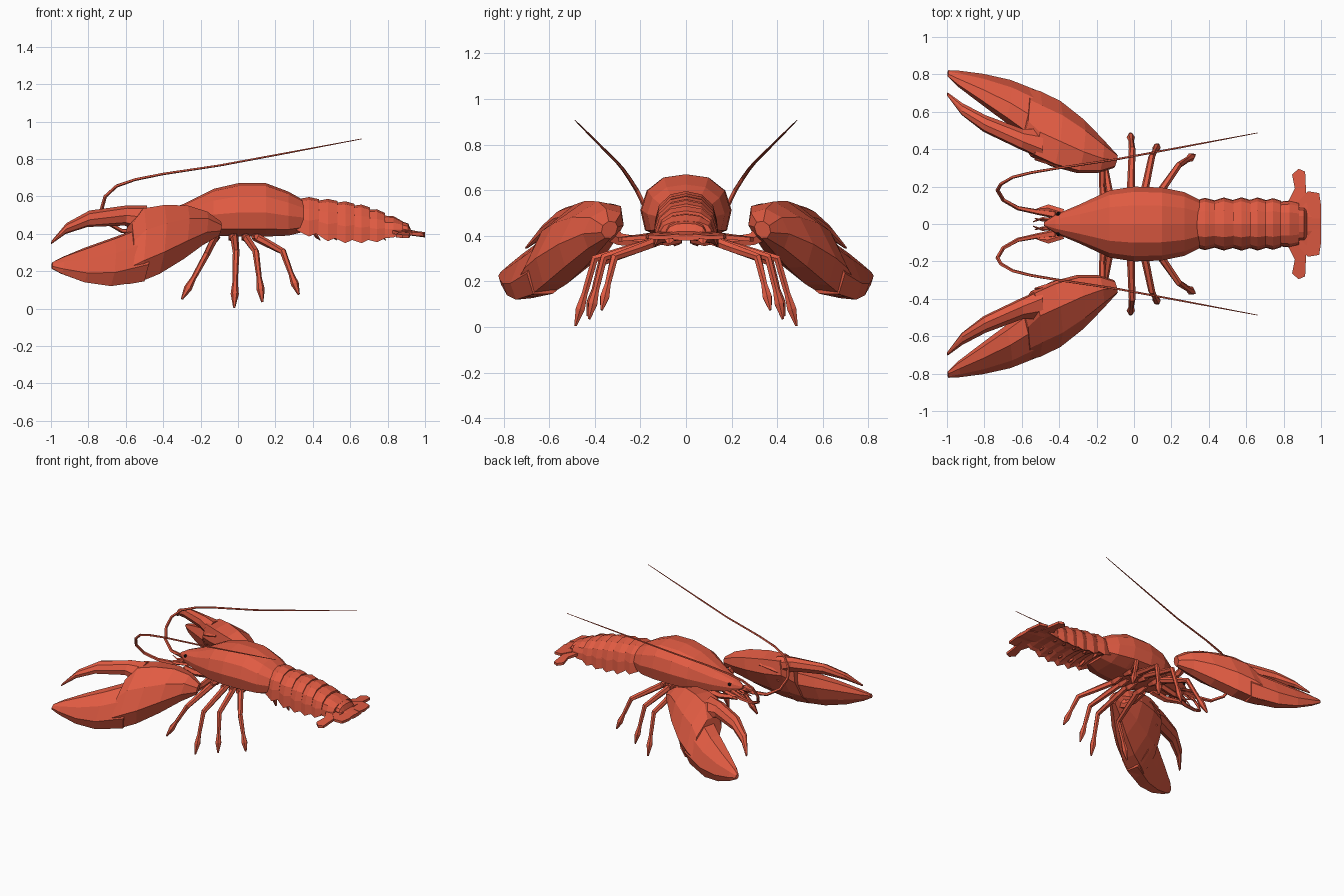
import bpy, bmesh, math
from mathutils import Vector as V

if "Cube" in bpy.data.objects:
    bpy.data.objects.remove(bpy.data.objects["Cube"])


def mat(name, col):
    m = bpy.data.materials.new(name)
    m.diffuse_color = (*col, 1)
    m.use_nodes = True
    m.node_tree.nodes["Principled BSDF"].inputs["Base Color"].default_value = m.diffuse_color
    return m


RED = mat("shell_red", (0.75, 0.105, 0.055))
BLACK = mat("eye_black", (0.01, 0.01, 0.01))


def finish(name, bm, mirror=False, m=RED):
    bmesh.ops.recalc_face_normals(bm, faces=bm.faces)
    me = bpy.data.meshes.new(name)
    bm.to_mesh(me)
    bm.free()
    me.materials.append(m)
    ob = bpy.data.objects.new(name, me)
    bpy.context.collection.objects.link(ob)
    if mirror:
        mod = ob.modifiers.new("mirror", 'MIRROR')
        mod.use_axis = (False, True, False)
        mod.use_mirror_merge = False
    return ob


def loft(bm, rings):
    """Skin a list of equal-length point rings and cap both ends."""
    vs = [[bm.verts.new(p) for p in r] for r in rings]
    n = len(vs[0])
    for a, b in zip(vs, vs[1:]):
        for i in range(n):
            j = (i + 1) % n
            bm.faces.new((a[i], a[j], b[j], b[i]))
    bm.faces.new(vs[0])
    bm.faces.new(vs[-1][::-1])


def tube(bm, path, radii, ref=(1, 0, 0), sides=6, flat=1.0):
    """Tapered tube; flat scales the thickness across the ref direction."""
    pts = [V(p) for p in path]
    rings = []
    for i, p in enumerate(pts):
        t = (pts[min(i + 1, len(pts) - 1)] - pts[max(i - 1, 0)]).normalized()
        u = (V(ref) - t * t.dot(V(ref))).normalized()
        w = t.cross(u)
        ang = [math.tau * k / sides for k in range(sides)]
        rings.append([p + radii[i] * (u * math.cos(a) + w * flat * math.sin(a)) for a in ang])
    loft(bm, rings)


def section(x, w, z0, z1, half):
    """Symmetric cross-section from a half profile running top to bottom."""
    h = [V((x, y * w, z0 + z * (z1 - z0))) for y, z in half]
    return h + [V((p.x, -p.y, p.z)) for p in reversed(h) if abs(p.y) > 1e-6]


# Carapace with pointed rostrum
bm = bmesh.new()
HALF = [(0, 1), (.5, .95), (.86, .75), (1, .45), (.9, .14), (.45, 0)]
loft(bm, [section(*s, HALF) for s in (
    (-.48, .01, .455, .475), (-.42, .05, .42, .51), (-.29, .105, .40, .56),
    (-.13, .18, .39, .64), (0, .2, .385, .67), (.15, .195, .385, .67),
    (.27, .17, .39, .625), (.35, .13, .41, .58))])
finish("carapace", bm)

# Six overlapping tail segments with pointed side flaps
PLATE = [(0, 1), (.5, .93), (.85, .7), (.97, .4), (1, 0), (.8, .08), (.3, .14)]
segs = ((.32, .14, .40, .595), (.42, .14, .385, .585), (.52, .142, .36, .575),
        (.61, .143, .35, .56), (.695, .142, .35, .54), (.775, .138, .355, .51), (.87, .125, .38, .465))
for i, (a, b) in enumerate(zip(segs, segs[1:])):
    bm = bmesh.new()
    L = b[0] - a[0]
    loft(bm, [section(a[0] - .01, a[1] * .86, a[2] + .02, a[3] - .012, PLATE),
              section(a[0] + L * .6, b[1], b[2], (a[3] + b[3]) / 2 + .006, PLATE),
              section(b[0] + .012, b[1] * .9, b[2] + .022, b[3], PLATE)])
    finish(f"tail_segment_{i + 1}", bm)


# Tail fan plates
def plate(name, outline, t=.018):
    bm = bmesh.new()
    loft(bm, [[V((x, y, z + d)) for x, y, z in outline] for d in (-t / 2, t / 2)])
    finish(name, bm, True)


bm = bmesh.new()
loft(bm, [section(*s, HALF) for s in ((.85, .09, .395, .475), (.91, .085, .39, .455),
                                      (.925, .08, .39, .42), (1.0, .06, .38, .405))])
finish("tail_fan_centre", bm)
plate("tail_fan_inner", [(.85, .03, .415), (.87, .11, .41), (.93, .175, .40), (.99, .165, .395),
                         (1.0, .10, .392), (1.0, .03, .40)])
plate("tail_fan_outer", [(.82, .05, .415), (.825, .12, .41), (.86, .19, .40), (.845, .265, .39),
                         (.88, .295, .385), (.915, .28, .385), (.92, .17, .395), (.93, .06, .41)])

# Large claws, fuller on the upper outer side
AXIS = V((-.85, .48, -.2))


def claw_part(name, stations, bulge=1.0):
    bm = bmesh.new()
    rings = []
    for x, ay, az, by, bz, t in stations:
        a, b = V((x, ay, az)), V((x, by, bz))
        c, h = (a + b) / 2, (a - b) / 2
        n = h.cross(AXIS).normalized() * t
        if n.z < 0:
            n = -n
        ring = []
        for k in range(8):
            s = math.sin(k * math.pi / 4)
            ring.append(c + h * math.cos(k * math.pi / 4) + n * s * (bulge if s > 0 else 1))
        rings.append(ring)
    loft(bm, rings)
    finish(name, bm, True)


claw_part("claw_palm", (
    (-.10, .31, .46, .355, .39, .03), (-.18, .285, .50, .43, .345, .065),
    (-.29, .285, .53, .53, .265, .095), (-.42, .32, .54, .625, .185, .11),
    (-.53, .37, .535, .68, .14, .105), (-.59, .45, .45, .70, .13, .088)), 1.35)
claw_part("claw_fixed_finger", (
    (-.50, .44, .44, .67, .145, .10), (-.68, .57, .375, .745, .12, .08),
    (-.82, .665, .325, .785, .14, .055), (-.94, .745, .275, .81, .185, .03),
    (-.995, .79, .245, .82, .215, .012)), 1.15)
claw_part("claw_moving_finger", (
    (-.49, .35, .52, .51, .43, .07), (-.6, .405, .535, .50, .46, .05),
    (-.8, .50, .515, .575, .445, .038), (-.92, .585, .45, .645, .405, .024),
    (-.998, .685, .36, .705, .345, .006)))

# Spurs on the inner claw edge
bm = bmesh.new()
for p, q in (((-.40, .33, .50), (-.53, .345, .46)), ((-.46, .38, .44), (-.52, .37, .38))):
    tube(bm, [p, q], [.03, .004], ref=(0, 0, 1), sides=4)
finish("claw_spurs", bm, True)

# Claw arms
bm = bmesh.new()
tube(bm, [(-.16, .09, .395), (-.17, .20, .375), (-.17, .29, .385), (-.16, .34, .42)],
     [.02, .016, .019, .03], flat=1.6)
finish("claw_arm", bm, True)

# Walking legs: hip, knee, foot
legs = (((-.12, .10, .385), (-.17, .37, .285), (-.30, .43, .05)),
        ((-.02, .10, .385), (-.01, .40, .30), (-.02, .485, .005)),
        ((.04, .10, .385), (.095, .36, .305), (.13, .425, .035)),
        ((.09, .10, .385), (.24, .315, .305), (.325, .37, .075)))
for i, (h, k, f) in enumerate(legs):
    bm = bmesh.new()
    h, k, f = V(h), V(k), V(f)
    tube(bm, [h, h.lerp(k, .5), k, k.lerp(f, .4), k.lerp(f, .52), k.lerp(f, .75), f],
         [.022, .02, .018, .015, .014, .022, .006], flat=1.05)
    finish(f"walking_leg_{i + 1}", bm, True)

# Long antennae
bm = bmesh.new()
path = [(-.42, .05, .43), (-.52, .065, .41), (-.62, .085, .415), (-.70, .13, .46), (-.73, .18, .53),
        (-.71, .215, .60), (-.65, .25, .655), (-.55, .275, .69), (-.4, .30, .72), (-.1, .345, .765),
        (.25, .41, .83), (.66, .487, .907)]
tube(bm, path, [.022, .015, .012, .011, .011, .010, .009, .008, .007, .006, .005, .002],
     ref=(0, .9, -.4), sides=5)
finish("antenna", bm, True)

# Short feelers, antenna scales and mouthparts
bm = bmesh.new()
for p in ([(-.43, .02, .44), (-.49, .03, .43), (-.54, .012, .44)],
          [(-.43, .02, .43), (-.49, .02, .41), (-.53, .03, .40)]):
    tube(bm, p, [.012, .007, .003], ref=(0, 1, 0), sides=4)
tube(bm, [(-.38, .06, .43), (-.46, .085, .43), (-.52, .08, .43)], [.02, .02, .003], ref=(0, 1, 0), sides=4, flat=.4)
tube(bm, [(-.20, .05, .395), (-.32, .045, .375), (-.42, .03, .385), (-.45, .02, .37)],
     [.024, .022, .016, .004], ref=(0, 1, 0), sides=5)
finish("mouthparts", bm, True)

# Swimmerets under the tail
bm = bmesh.new()
for x in (.40, .49, .58, .67, .75):
    tube(bm, [(x, .06, .42), (x + .02, .075, .385), (x + .04, .075, .365)], [.02, .025, .004],
         ref=(0, 1, 0), sides=4, flat=.4)
finish("swimmerets", bm, True)

# Leg bases under the body
bm = bmesh.new()
for x in (-.12, -.03, .04, .10):
    tube(bm, [(x, .02, .385), (x, .08, .38), (x, .15, .385)], [.016, .026, .016], sides=5)
finish("leg_bases", bm, True)

# Eyes
bm = bmesh.new()
bmesh.ops.create_icosphere(bm, subdivisions=1, radius=.013)
bmesh.ops.translate(bm, verts=bm.verts, vec=(-.405, .054, .487))
finish("eye", bm, True, BLACK)
